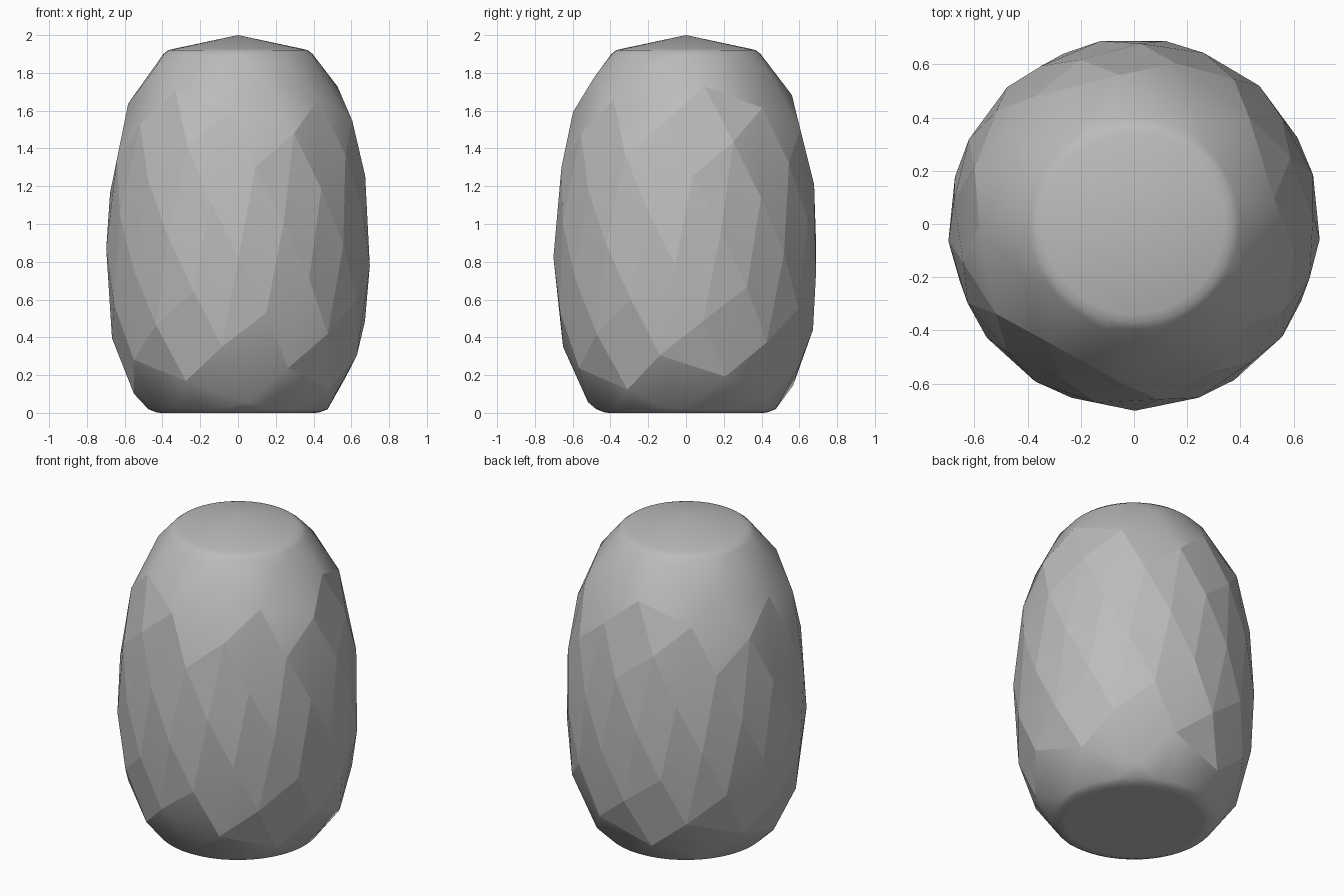
import bpy, bmesh, math

cube = bpy.data.objects.get("Cube")
if cube:
    bpy.data.objects.remove(cube, do_unlink=True)

# Barrel outline as (height, radius)
PROFILE = [(0, .43), (.02, .475), (.06, .525), (.12, .575), (.22, .622), (.39, .667),
           (.6, .692), (.82, .702), (1.0, .697), (1.25, .675), (1.45, .638),
           (1.58, .605), (1.69, .56), (1.8, .49), (1.88, .42), (1.92, .37)]
POINTS = 85
RIM_TOP = 1.92
GOLDEN = math.pi * (3 - math.sqrt(5))


def radius_at(z):
    for (z0, r0), (z1, r1) in zip(PROFILE, PROFILE[1:]):
        if z <= z1:
            return r0 + (r1 - r0) * (z - z0) / (z1 - z0)
    return PROFILE[-1][1]


def add_point(bm, r, angle, z):
    bm.verts.new((r * math.cos(angle), r * math.sin(angle), z))


def add_ring(bm, r, z, count=48):
    for k in range(count):
        add_point(bm, r, math.tau * k / count, z)


bm = bmesh.new()

# Spiral of corner points that makes the diamond facets
for i in range(POINTS):
    z = (i + .5) / POINTS * RIM_TOP
    add_point(bm, radius_at(z), GOLDEN * i, z)

# Round base, round shoulder and shallow pointed top
for z in (.02, 1.9, RIM_TOP):
    add_ring(bm, radius_at(z), z)
add_ring(bm, .41, 0)
add_ring(bm, .435, .004)
add_ring(bm, .34, 1.9275)
bm.verts.new((0, 0, 2))

# Wrap the points in one closed skin
hull = bmesh.ops.convex_hull(bm, input=bm.verts[:])
spare = {g for g in hull["geom_interior"] + hull["geom_unused"]
         if isinstance(g, bmesh.types.BMVert)}
bmesh.ops.delete(bm, geom=list(spare), context='VERTS')
bmesh.ops.recalc_face_normals(bm, faces=bm.faces[:])

# Smooth rims, crisp facet edges along the body
for face in bm.faces:
    face.smooth = True
for edge in bm.edges:
    low, high = sorted(v.co.z for v in edge.verts)
    on_body = low > .1 and high < 1.75
    on_base = high < .001
    if (on_body or on_base) and edge.calc_face_angle(0) > math.radians(8):
        edge.smooth = False

mesh = bpy.data.meshes.new("faceted_barrel")
bm.to_mesh(mesh)
bm.free()
body = bpy.data.objects.new("faceted_barrel", mesh)
bpy.context.collection.objects.link(body)

# Plain grey finish
grey = bpy.data.materials.new("plain_grey")
grey.use_nodes = True
colour = (.5, .5, .5, 1)
grey.diffuse_color = colour
grey.node_tree.nodes["Principled BSDF"].inputs["Base Color"].default_value = colour
mesh.materials.append(grey)
